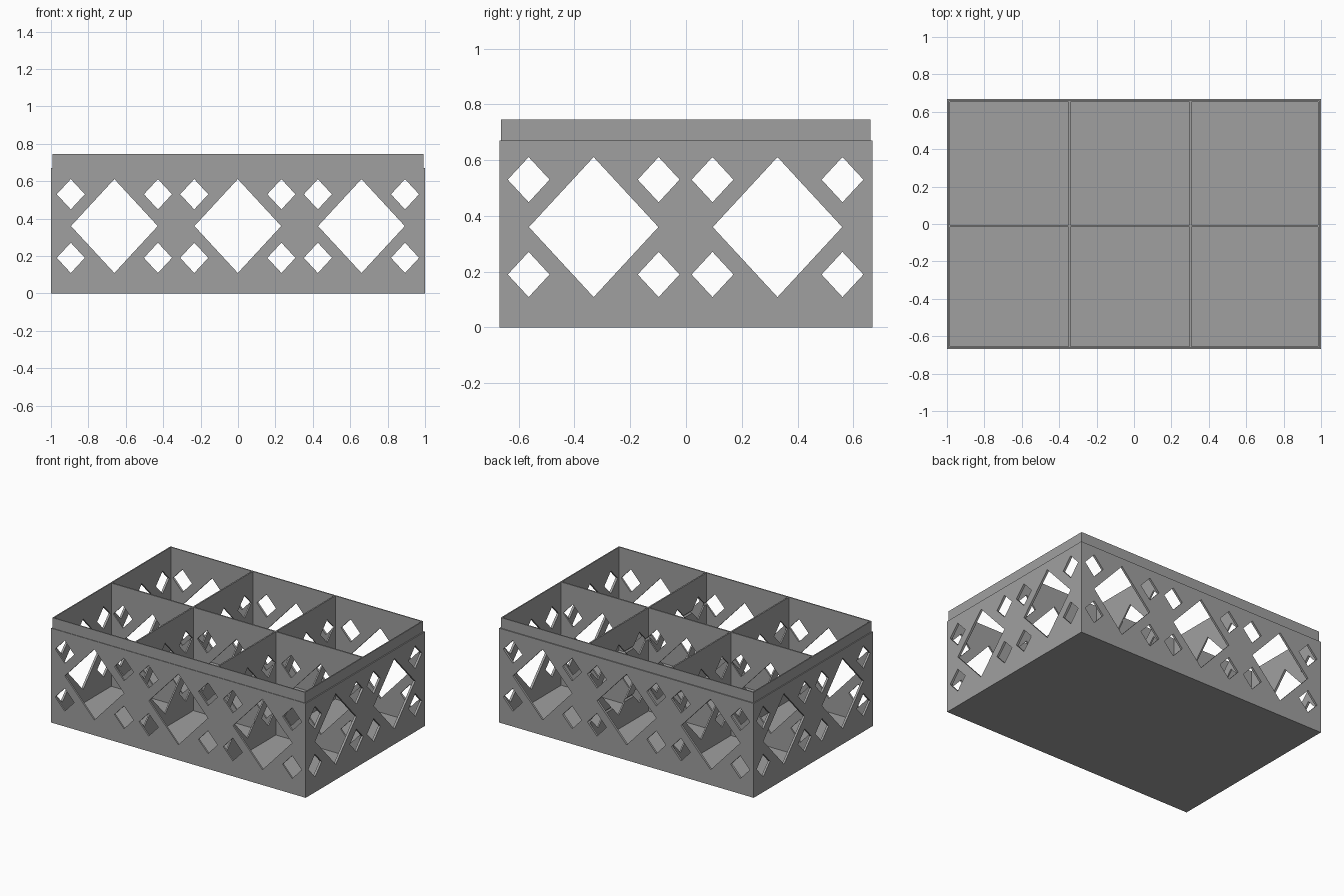
import bpy, bmesh
from mathutils import Vector

if "Cube" in bpy.data.objects:
    bpy.data.objects.remove(bpy.data.objects["Cube"])

grey = bpy.data.materials.new("mid_grey")
grey.diffuse_color = (0.35, 0.35, 0.35, 1)
grey.use_nodes = True
grey.node_tree.nodes["Principled BSDF"].inputs["Base Color"].default_value = grey.diffuse_color


def make_object(name, bm):
    bmesh.ops.recalc_face_normals(bm, faces=bm.faces)
    mesh = bpy.data.meshes.new(name)
    bm.to_mesh(mesh)
    bm.free()
    mesh.materials.append(grey)
    obj = bpy.data.objects.new(name, mesh)
    bpy.context.collection.objects.link(obj)
    return obj


def add_box(bm, x0, x1, y0, y1, z0, z1):
    verts = bmesh.ops.create_cube(bm, size=1)["verts"]
    for v in verts:
        v.co = Vector((x1 if v.co.x > 0 else x0,
                       y1 if v.co.y > 0 else y0,
                       z1 if v.co.z > 0 else z0))


def add_diamond(bm, u, z, half_w, half_h, along_y):
    """Diamond prism running the whole way through the crate."""
    ends = []
    for d in (-1.5, 1.5):
        pts = [(u - half_w, z), (u, z - half_h), (u + half_w, z), (u, z + half_h)]
        ends.append([bm.verts.new((a, d, b) if along_y else (d, a, b)) for a, b in pts])
    a, b = ends
    bm.faces.new(a)
    bm.faces.new(b[::-1])
    for i in range(4):
        j = (i + 1) % 4
        bm.faces.new((a[j], a[i], b[i], b[j]))


def apply_boolean(target, cutter, operation):
    mod = target.modifiers.new(cutter.name, "BOOLEAN")
    mod.object = cutter
    mod.operation = operation
    mod.solver = "EXACT"
    bpy.context.view_layer.objects.active = target
    bpy.ops.object.modifier_apply(modifier=mod.name)
    bpy.data.objects.remove(cutter)


# Outer body
bm = bmesh.new()
add_box(bm, -1, 1, -0.668, 0.668, 0, 0.67)
crate = make_object("crate", bm)

# Inset rim rising above the body
bm = bmesh.new()
add_box(bm, -0.993, 0.992, -0.664, 0.661, 0.3, 0.745)
apply_boolean(crate, make_object("rim", bm), "UNION")

# Six compartments, leaving thin dividers between them
bm = bmesh.new()
half = 0.005
x_edges = [(-0.985, -0.345 - half), (-0.345 + half, 0.303 - half), (0.303 + half, 0.984)]
y_edges = [(-0.656, -0.01 - half), (-0.01 + half, 0.653)]
for x0, x1 in x_edges:
    for y0, y1 in y_edges:
        add_box(bm, x0, x1, y0, y1, 0.012, 0.9)
apply_boolean(crate, make_object("compartments", bm), "DIFFERENCE")

# Diamond cut-outs through walls and dividers, in both directions
for along_y, centres in ((True, (-0.661, -0.001, 0.66)), (False, (-0.331, 0.328))):
    bm = bmesh.new()
    for c in centres:
        add_diamond(bm, c, 0.36, 0.232, 0.251, along_y)
        for side in (-1, 1):
            for z in (0.19, 0.53):
                add_diamond(bm, c + side * 0.233, z, 0.075, 0.081, along_y)
    apply_boolean(crate, make_object("diamond_holes", bm), "DIFFERENCE")
